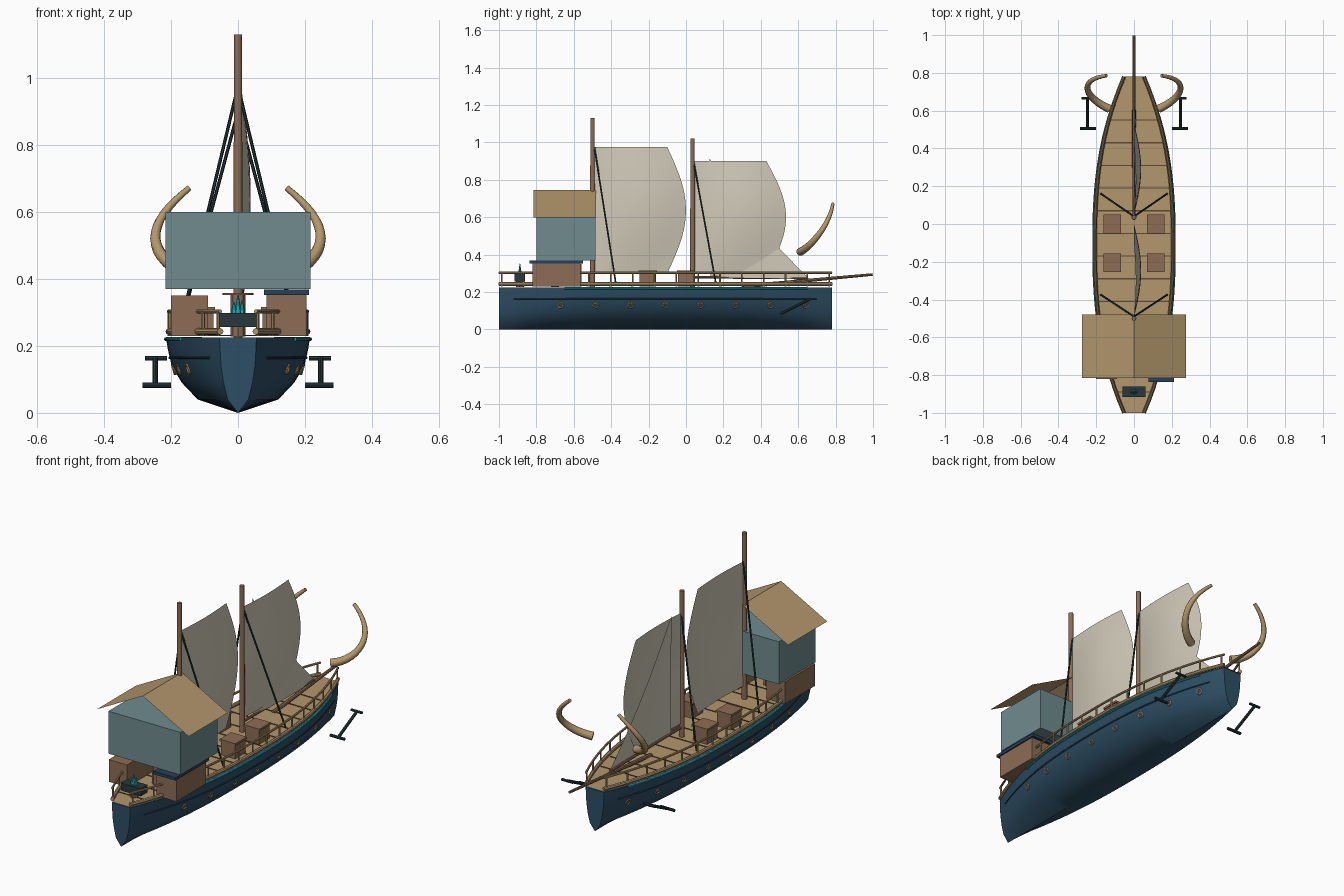
import bpy, bmesh, math
from mathutils import Vector

if "Cube" in bpy.data.objects:
    bpy.data.objects.remove(bpy.data.objects["Cube"])

def mat(name, r, g, b):
    m = bpy.data.materials.new(name)
    m.diffuse_color = (r, g, b, 1)
    m.use_nodes = True
    m.node_tree.nodes["Principled BSDF"].inputs["Base Color"].default_value = m.diffuse_color
    return m

HULL = mat("navy_hull", 0.027, 0.078, 0.13)
TAN = mat("tan_wood", 0.45, 0.31, 0.15)
BROWN = mat("brown_wood", 0.27, 0.155, 0.09)
SAIL = mat("ivory_cloth", 0.62, 0.58, 0.47)
WALL = mat("grey_teal_wall", 0.16, 0.26, 0.27)
TEAL = mat("bright_teal", 0.015, 0.38, 0.46)
DARK = mat("dark_iron", 0.02, 0.04, 0.045)
CAP = mat("dark_blue", 0.02, 0.05, 0.10)
SEAM = mat("dark_seam", 0.11, 0.065, 0.035)


def make(name, verts, faces, material, smooth=True, fix=True):
    me = bpy.data.meshes.new(name)
    me.from_pydata([tuple(v) for v in verts], [], faces)
    if fix:
        bm = bmesh.new()
        bm.from_mesh(me)
        bmesh.ops.recalc_face_normals(bm, faces=bm.faces)
        bm.to_mesh(me)
        bm.free()
    me.materials.append(material)
    ob = bpy.data.objects.new(name, me)
    bpy.context.collection.objects.link(ob)
    if smooth:
        bpy.ops.object.select_all(action='DESELECT')
        ob.select_set(True)
        bpy.context.view_layer.objects.active = ob
        bpy.ops.object.shade_smooth_by_angle(angle=math.radians(40))
    return ob


def loft(name, rings, material, smooth=True):
    n = len(rings[0])
    verts = [v for r in rings for v in r]
    faces = [(i * n + j, i * n + (j + 1) % n, (i + 1) * n + (j + 1) % n, (i + 1) * n + j)
             for i in range(len(rings) - 1) for j in range(n)]
    faces += [tuple(range(n)), tuple(range(len(verts) - n, len(verts)))]
    return make(name, verts, faces, material, smooth)


def tube(name, pts, r0, material, r1=None, sides=8):
    pts = [Vector(p) for p in pts]
    r1 = r0 if r1 is None else r1
    rings = []
    for i, p in enumerate(pts):
        d = (pts[min(i + 1, len(pts) - 1)] - pts[max(i - 1, 0)]).normalized()
        ref = Vector((0, 0, 1)) if abs(d.z) < 0.9 else Vector((0, 1, 0))
        a = d.cross(ref).normalized()
        b = a.cross(d)
        r = r0 + (r1 - r0) * i / (len(pts) - 1)
        rings.append([p + r * (a * math.cos(t) + b * math.sin(t))
                      for t in (2 * math.pi * k / sides for k in range(sides))])
    return loft(name, rings, material)


def box(name, x0, x1, y0, y1, z0, z1, material):
    ring = lambda z: [(x0, y0, z), (x1, y0, z), (x1, y1, z), (x0, y1, z)]
    return loft(name, [ring(z0), ring(z1)], material, False)


def grid(name, f, nu, nv, material):
    verts = [f(i / nu, j / nv) for j in range(nv + 1) for i in range(nu + 1)]
    w = nu + 1
    faces = [(j * w + i, j * w + i + 1, (j + 1) * w + i + 1, (j + 1) * w + i)
             for j in range(nv) for i in range(nu)]
    return make(name, verts, faces, material, True, False)


# Hull outline and cross-section
def half(y):
    return 0.055 + 0.16 * (1 - min(1, abs((y + 0.11) / 0.89)) ** 2.5)

SECTION = [(1, .225), (.975, .19), (.92, .14), (.78, .09), (.56, .04), (0, 0)]

def side_x(y, z):
    for (f0, z0), (f1, z1) in zip(SECTION, SECTION[1:]):
        if z1 <= z <= z0:
            return half(y) * (f1 + (f0 - f1) * (z - z1) / (z0 - z1))

def span(a, b, n):
    return [a + (b - a) * i / n for i in range(n + 1)]

profile = SECTION + [(-f, z) for f, z in SECTION[-2::-1]]
loft("hull", [[(f * half(y), y, z) for f, z in profile] for y in span(-1, .78, 32)], HULL)

# Deck with plank seams
grid("deck", lambda u, v: ((u * 2 - 1) * half(-1 + 1.78 * v) * .98, -1 + 1.78 * v, .23), 1, 32, TAN)
for i in range(13):
    y = -.89 + .12 * i
    w = half(y) * .9
    box("deck_seam", -w, w, y - .003, y + .003, .229, .233, SEAM)

# Rails, trims and portholes on both sides
for s in (-1, 1):
    def line(a, b, z, k=1.0, off=0.0):
        return [(s * (k * half(y) + off), y, z) for y in span(a, b, 28)]
    tube("gunwale", line(-1, .78, .243, .96), .010, TAN)
    tube("top_rail", line(-1, .78, .303, .96), .006, TAN)
    tube("teal_trim", line(-.65, .65, .220), .006, TEAL)
    tube("wale", [(s * side_x(y, .165), y, .165) for y in span(-.92, .7, 28)], .004, CAP)
    for y in span(-.985, .765, 15):
        x = s * half(y) * .96
        tube("rail_post", [(x, y, .23), (x, y, .303)], .005, TAN, sides=6)
    for i in range(8):
        y = -.67 + .187 * i
        x = side_x(y, .13)
        slope = (side_x(y + .01, .13) - side_x(y - .01, .13)) / .02
        n = Vector((s, -slope, -.3))
        bpy.ops.mesh.primitive_torus_add(
            major_radius=.014, minor_radius=.004, major_segments=16, minor_segments=6,
            location=(s * (x + .001), y, .13), rotation=n.to_track_quat('Z', 'Y').to_euler())
        bpy.context.object.name = "porthole_rim"
        bpy.context.object.data.materials.append(TAN)

    # Curved horns at the bow
    ctrl = [Vector(p) for p in ((.13, .61, .415), (.21, .65, .43), (.27, .735, .52),
                                (.215, .775, .60), (.145, .785, .672))]
    pts = []
    for t in span(0, 1, 16):
        q = ctrl
        while len(q) > 1:
            q = [a.lerp(b, t) for a, b in zip(q, q[1:])]
        p = q[0]
        bulge = .022 * math.sin(math.pi * t)
        pts.append((s * (p.x + bulge), p.y, p.z))
    tube("horn", pts, .022, TAN, .009, 10)

    # Anchors hanging beside the bow
    tube("anchor_shaft", [(s * .247, .505, .083), (s * .247, .665, .163)], .008, DARK)
    tube("anchor_stock", [(s * .212, .665, .163), (s * .278, .665, .163)], .007, DARK)
    tube("anchor_arms", [(s * .2, .505, .083), (s * .285, .505, .083)], .008, DARK)

    # Shrouds
    tube("aft_shroud", [(0, -.49, .975), (s * .175, -.375, .245)], .005, DARK, sides=6)
    tube("fore_shroud", [(0, .04, .90), (s * .175, .16, .245)], .005, DARK, sides=6)

    # Deck crates with lids
    for y in (0, -.205):
        x = s * .115
        box("crate", x - .042, x + .042, y - .044, y + .044, .23, .305, BROWN)
        box("crate_lid", x - .047, x + .047, y - .049, y + .049, .305, .316, BROWN)

# Masts and spars
tube("aft_mast", [(0, -.5, .2), (0, -.5, 1.13)], .014, BROWN, .012, 10)
tube("fore_mast", [(0, .035, .2), (0, .035, 1.02)], .014, BROWN, .012, 10)
tube("bowsprit", [(0, .3, .23), (0, .998, .294)], .011, BROWN, .007)
tube("boom", [(0, .04, .28), (0, .65, .275)], .007, BROWN)

# Billowing sails
def sail(name, y0, y1, z0, z1, belly):
    def f(u, v):
        edge = y1 + belly * math.sin(math.pi * v)
        x = .038 * math.sin(math.pi * u) * (.25 + .75 * math.sin(math.pi * v))
        return (x, y0 + (edge - y0) * u, z0 + (z1 - z0) * v)
    grid(name, f, 14, 14, SAIL)

sail("aft_sail", -.495, -.10, .30, .975, .10)
sail("fore_sail", .045, .43, .30, .90, .105)

def jib(u, v):
    y = .13 + .53 * u * (1 - v) - .005 * v
    z = .28 - .01 * u * (1 - v) + .635 * v
    sag = .018 * math.sin(math.pi * v) * u
    return (.012 * math.sin(math.pi * u) * (1 - v), y - sag, z - sag)
grid("jib", jib, 10, 12, SAIL)

# Stern lockers and cabin
box("left_locker", -.2, -.09, -.82, -.56, .23, .35, BROWN)
box("right_locker", .085, .205, -.82, -.565, .23, .352, BROWN)
box("right_locker_cap", .078, .212, -.837, -.55, .352, .368, CAP)
box("cabin", -.216, .216, -.80, -.485, .37, .60, WALL)
make("roof", [(-.275, -.815, .6), (-.275, -.48, .6), (0, -.48, .745), (0, -.815, .745),
              (.275, -.48, .6), (.275, -.815, .6)], [(0, 3, 2, 1), (3, 5, 4, 2)], TAN, False, False)

# Brazier with crystal flame
tube("brazier_foot", [(0, -.888, .228), (0, -.888, .262)], .022, BROWN)
box("brazier", -.06, .06, -.917, -.86, .257, .298, DARK)
for dx, h, r in ((0, .352, .013), (-.012, .33, .009), (.012, .335, .009)):
    tube("flame", [(dx, -.888, .298), (dx, -.888, .318), (dx, -.888, h)], r, TEAL, .002, 6)

# Capstan
tube("capstan_post", [(0, -.70, .228), (0, -.70, .352)], .022, BROWN)
tube("capstan_top", [(0, -.70, .352), (0, -.70, .358)], .046, BROWN, sides=12)
